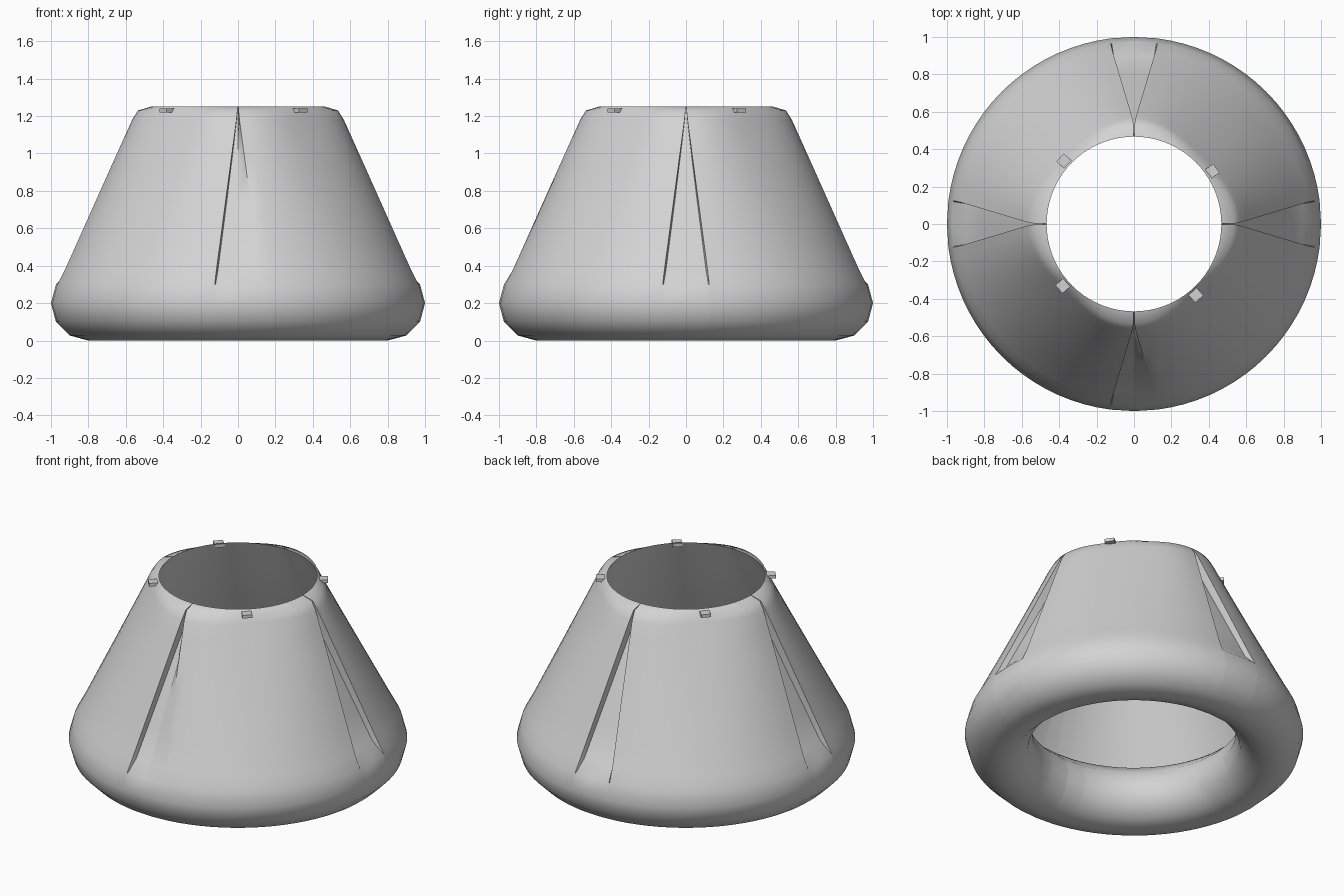
import bpy, bmesh, math
from mathutils import Matrix

cube = bpy.data.objects.get("Cube")
if cube:
    bpy.data.objects.remove(cube, do_unlink=True)

grey = bpy.data.materials.new("light grey")
grey.use_nodes = True
grey.diffuse_color = (0.65, 0.65, 0.65, 1)
grey.node_tree.nodes["Principled BSDF"].inputs["Base Color"].default_value = grey.diffuse_color


def finish(name, bm):
    bmesh.ops.recalc_face_normals(bm, faces=bm.faces)
    mesh = bpy.data.meshes.new(name)
    bm.to_mesh(mesh)
    bm.free()
    mesh.materials.append(grey)
    obj = bpy.data.objects.new(name, mesh)
    bpy.context.collection.objects.link(obj)
    return obj


def ramp(z, points):
    """Piecewise linear value at height z."""
    for (z0, v0), (z1, v1) in zip(points, points[1:]):
        if z <= z1:
            return v0 + (v1 - v0) * max(0, z - z0) / (z1 - z0)
    return points[-1][1]


def groove_half_width(z):
    return ramp(z, [(0.31, 0.125), (1.21, 0.004), (1.25, 0.002)])


def diagonal_pull(z):
    return ramp(z, [(0.35, 0), (1.18, 0.053), (1.23, 0.047), (1.25, 0)])


def groove_floor(z):
    """Radius of the thin inner cone that shows in the grooves."""
    return ramp(z, [(0.373, 0.9), (1.25, 0.467)])


def tube(step):
    """Point on the round base tube, in twelfths of a turn from the bottom outward."""
    a = step * math.pi / 6
    return (0.8 + 0.2 * math.sin(a), 0.2 - 0.2 * math.cos(a))


# Closed profile: outer tube, raised panels, rim, inner cone, inner tube
panel_z = [0.373, 0.55, 0.75, 0.95, 1.1, 1.18]
panel = [(ramp(z, [(0.373, 0.935), (1.18, 0.566)]), z) for z in panel_z]
panel += [(0.535, 1.23), (0.467, 1.25)]
lower = [tube(i) for i in range(5)]
inside = [(0.575, 1.01), (0.68, 0.79), (0.785, 0.58), (0.885, 0.375)]
inside += [tube(i) for i in range(6, 12)]
STEPS = 18


def ring_points(r, z, shaped):
    """One ring: four quarters, each with a groove and a broad panel."""
    a = groove_half_width(z) / r
    for q in range(4):
        foot = 0.05 if q == 3 else 0.96     # the front groove fades out on one side
        cols = [(-a, 0), (-0.96 * a, 1), (0, 1), (foot * a, 1), (a, 0)]
        span = math.pi / 2 - 2 * a
        cols += [(a + span * i / STEPS, 0) for i in range(1, STEPS)]
        for t, deep in cols:
            rad = r
            if shaped:
                rad = groove_floor(z) if deep else r - diagonal_pull(z) * math.sin(2 * t) ** 2
            ang = q * math.pi / 2 + t
            yield (rad * math.cos(ang), rad * math.sin(ang), z)


# Flared collar on a round tube base
bm = bmesh.new()
rings = [[bm.verts.new(p) for p in ring_points(r, z, s)]
         for part, s in ((lower, False), (panel, True), (inside, False)) for r, z in part]
n = len(rings[0])
for k, ring in enumerate(rings):
    nxt = rings[(k + 1) % len(rings)]
    for i in range(n):
        j = (i + 1) % n
        bm.faces.new((ring[i], ring[j], nxt[j], nxt[i]))
body = finish("flared_collar", bm)
bpy.ops.object.select_all(action="DESELECT")
body.select_set(True)
bpy.context.view_layer.objects.active = body
bpy.ops.object.shade_smooth_by_angle(angle=math.radians(50))

# Small flat tabs around the top rim
for i, degrees in enumerate((34, 138, 221, 311)):
    bm = bmesh.new()
    place = (Matrix.Rotation(math.radians(degrees), 4, "Z")
             @ Matrix.Translation((0.502, 0, 1.23))
             @ Matrix.Diagonal((0.06, 0.058, 0.02, 1)))
    bmesh.ops.create_cube(bm, size=1, matrix=place)
    finish(f"rim_tab_{i + 1}", bm)
